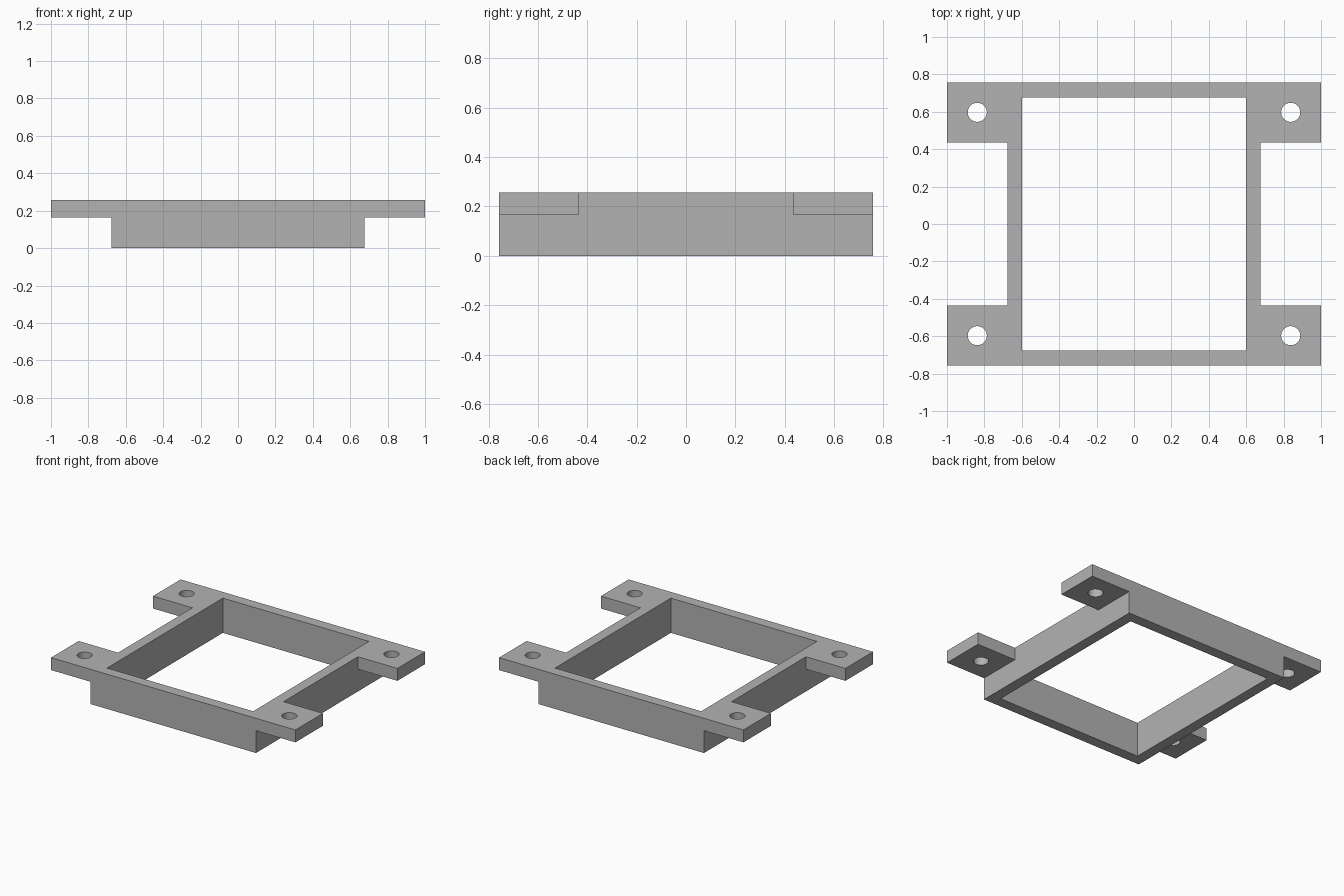
import bpy

default = bpy.data.objects.get("Cube")
if default:
    bpy.data.objects.remove(default, do_unlink=True)

# Main sizes
HEIGHT, TAB_BOTTOM = 0.257, 0.165
HALF_X, HALF_Y = 1.0, 0.757           # overall half extents
WALL_X, OPEN_X, OPEN_Y = 0.677, 0.598, 0.677
TAB_INNER_Y = 0.435
HOLE_X, HOLE_Y, HOLE_R = 0.838, 0.597, 0.051
OVER = 0.1                            # cutter overshoot

grey = bpy.data.materials.new("plain grey")
grey.use_nodes = True
colour = (0.45, 0.45, 0.45, 1)
grey.diffuse_color = colour
grey.node_tree.nodes["Principled BSDF"].inputs["Base Color"].default_value = colour


def box(name, low, high):
    """Box spanning two opposite corners."""
    bpy.ops.mesh.primitive_cube_add(size=1, location=[(a + b) / 2 for a, b in zip(low, high)])
    obj = bpy.context.object
    obj.name = name
    obj.scale = [b - a for a, b in zip(low, high)]
    bpy.ops.object.transform_apply(location=True, rotation=False, scale=True)
    obj.data.materials.append(grey)
    return obj


def cut(target, cutter):
    """Subtract the cutter from the target, then discard it."""
    cutter.hide_render = True
    mod = target.modifiers.new("cut", "BOOLEAN")
    mod.operation, mod.solver, mod.object = "DIFFERENCE", "EXACT", cutter
    bpy.context.view_layer.objects.active = target
    bpy.ops.object.modifier_apply(modifier=mod.name)
    bpy.data.objects.remove(cutter, do_unlink=True)


# Solid block, with the central opening cut through
frame = box("mounting_frame", (-HALF_X, -HALF_Y, 0), (HALF_X, HALF_Y, HEIGHT))
cut(frame, box("opening_cutter", (-OPEN_X, -OPEN_Y, -OVER), (OPEN_X, OPEN_Y, HEIGHT + OVER)))

for side in (-1, 1):
    x_low, x_high = sorted((side * WALL_X, side * (HALF_X + OVER)))
    # Space below the corner tabs
    cut(frame, box("underside_cutter", (x_low, -HALF_Y - OVER, -OVER),
                   (x_high, HALF_Y + OVER, TAB_BOTTOM)))
    # Gap between the front and back tabs
    cut(frame, box("gap_cutter", (x_low, -TAB_INNER_Y, -OVER),
                   (x_high, TAB_INNER_Y, HEIGHT + OVER)))
    # Screw hole in each tab
    for end in (-1, 1):
        bpy.ops.mesh.primitive_cylinder_add(vertices=48, radius=HOLE_R, depth=1,
                                            location=(side * HOLE_X, end * HOLE_Y, HEIGHT / 2))
        hole = bpy.context.object
        hole.data.materials.append(grey)
        cut(frame, hole)

# Smooth hole walls, crisp edges elsewhere
bpy.ops.object.select_all(action="DESELECT")
frame.select_set(True)
bpy.context.view_layer.objects.active = frame
bpy.ops.object.shade_smooth_by_angle()
